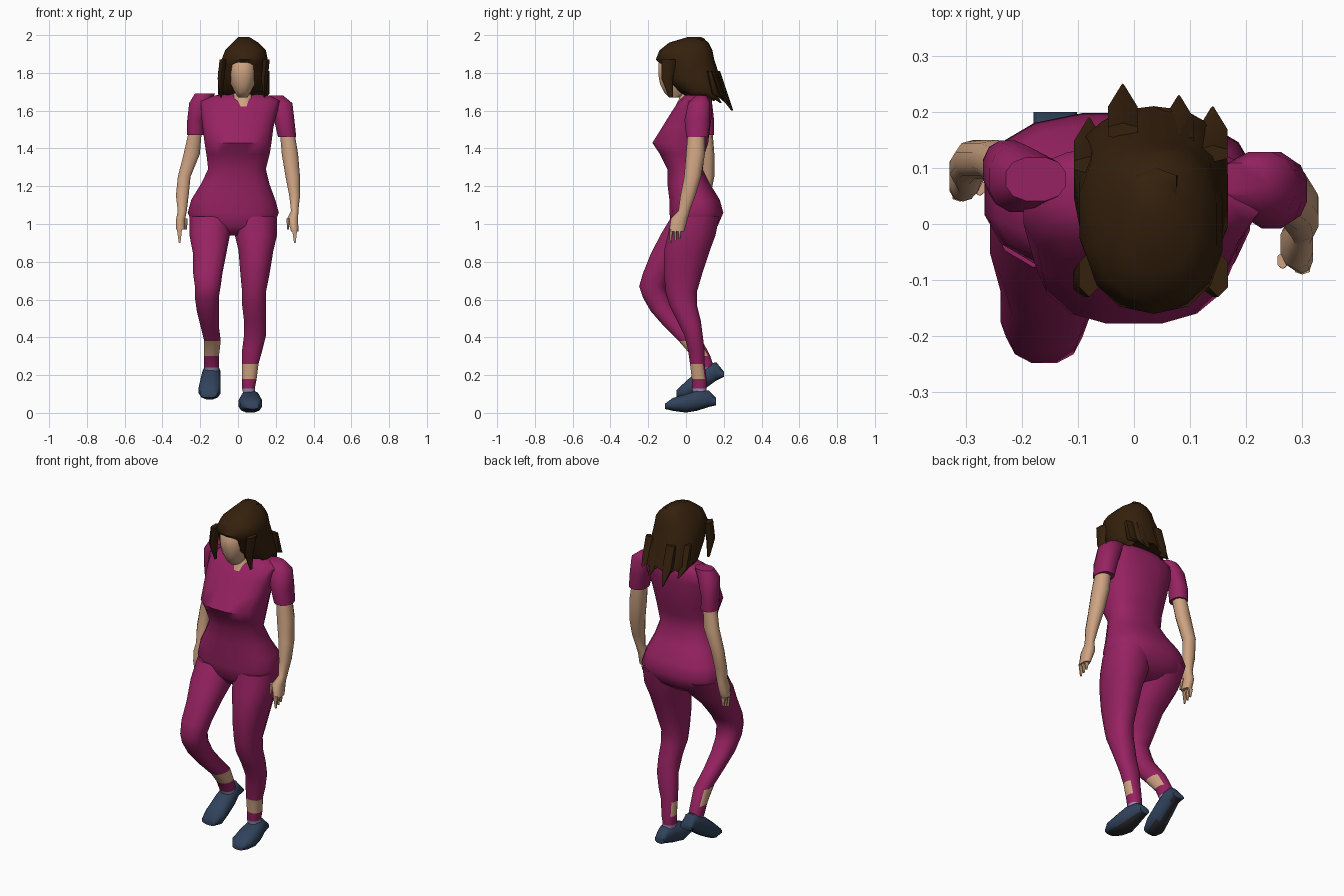
import bpy
import bmesh
from math import cos, sin, pi, radians

if "Cube" in bpy.data.objects:
    bpy.data.objects.remove(bpy.data.objects["Cube"])


def make_material(name, rgb):
    mat = bpy.data.materials.new(name)
    mat.use_nodes = True
    mat.diffuse_color = (*rgb, 1)
    shader = next(n for n in mat.node_tree.nodes if n.type == "BSDF_PRINCIPLED")
    shader.inputs["Base Color"].default_value = (*rgb, 1)
    return mat


magenta = make_material("magenta cloth", (0.31, 0.016, 0.122))
skin = make_material("skin", (0.62, 0.37, 0.225))
brown = make_material("dark brown hair", (0.036, 0.015, 0.004))
navy = make_material("navy shoe", (0.03, 0.055, 0.105))
sole = make_material("dark sole", (0.025, 0.025, 0.03))
lavender = make_material("lavender sock", (0.33, 0.28, 0.45))


def rounded(value, power):
    return abs(value) ** power * (1 if value > 0 else -1)


def loft(name, rings, materials, rule=None, sides=12, power=0.85, axis="z", jag=0):
    """Skin rings given in hundredths as (station, low, high, low, high)."""
    bm = bmesh.new()
    loops = []
    for number, (station, a0, a1, b0, b1) in enumerate(rings):
        loop = []
        for i in range(sides):
            angle = 2 * pi * (i + 0.5) / sides
            a = (a0 + a1) / 2 + (a1 - a0) / 2 * rounded(cos(angle), power)
            b = (b0 + b1) / 2 + (b1 - b0) / 2 * rounded(sin(angle), power)
            s = station + (jag * (i % 2) if number == 0 else 0)
            co = (a, b, s) if axis == "z" else (a, s, b)
            loop.append(bm.verts.new([c / 100 for c in co]))
        loops.append(loop)
    for low, high in zip(loops, loops[1:]):
        for i in range(sides):
            j = (i + 1) % sides
            bm.faces.new((low[i], low[j], high[j], high[i]))
    bm.faces.new(loops[0])
    bm.faces.new(loops[-1])
    bmesh.ops.recalc_face_normals(bm, faces=bm.faces)
    bm.normal_update()
    if rule:
        for face in bm.faces:
            face.material_index = rule(face.calc_center_median(), face.normal)
    mesh = bpy.data.meshes.new(name)
    bm.to_mesh(mesh)
    bm.free()
    for mat in materials:
        mesh.materials.append(mat)
    obj = bpy.data.objects.new(name, mesh)
    bpy.context.collection.objects.link(obj)
    bpy.ops.object.select_all(action="DESELECT")
    obj.select_set(True)
    bpy.context.view_layer.objects.active = obj
    bpy.ops.object.shade_smooth_by_angle(angle=radians(55))
    return obj


# Torso, from the crotch to the base of the neck
loft("torso", [
    (95, -11, 7, -4, 10), (100, -24, 19, -8, 17), (107, -27, 22, -9, 20),
    (114, -25, 20, -9, 18), (122, -20, 17, -10, 13), (130, -16, 15, -10, 9),
    (138, -17, 17, -14, 10), (144, -18, 18, -18, 12), (152, -19, 19, -13, 13),
    (160, -20, 21, -8, 14), (166, -20, 23, -4, 14), (169, -13, 17, -1, 13),
    (170, -4, 9, 1, 11)], [magenta], sides=16, power=0.8)

# Neck and head
loft("neck", [(163, -2, 8, -6, 8), (167, -4, 9, -4, 9), (171, -2, 7, -3, 8),
              (178, -2, 7, -4, 8)], [skin])
loft("head", [(168, 0, 5, -9, -2), (171, -2, 7, -12, 4), (175, -4, 9, -14, 6),
              (180, -5, 10, -15, 8), (186, -5, 10, -15, 8),
              (192, -2, 7, -10, 6)], [skin])

# Hair mass with a ragged lower edge, then loose locks
loft("hair", [
    (166, -8, 15, 4, 21), (171, -11, 17, -4, 20), (178, -10, 17, -11, 18),
    (185, -10, 16, -13, 16), (188, -9, 16, -16, 15), (193, -7, 15, -14, 14),
    (197, -3, 11, -9, 12), (200, 0, 6, 1, 8)], [brown], sides=14, jag=3)
for x, y, z in [(-2, 25, 61), (8, 23, 64), (14, 21, 67), (-8, 19, 65)]:
    loft("back_lock", [(100 + z, x - 0.3, x + 0.3, y - 1, y),
                       (170, x - 3, x + 3, y - 8, y - 3),
                       (182, x - 3, x + 3, y - 10, y - 7)], [brown], sides=6)
for name, x in (("right_front_lock", -9), ("left_front_lock", 14)):
    loft(name, [(168, x - 0.5, x + 0.5, -9, -7), (178, x - 2, x + 2, -13, -7),
                (188, x - 1, x + 3, -13, -5)], [brown], sides=6)
loft("crown_tuft", [(195, -1, 9, -1, 11), (199, 0, 8, 4, 10),
                    (200, 2, 5, 5, 8)], [brown], sides=6)

# Sleeves, bare arms and hands
loft("left_sleeve", [(169, 14, 24, 5, 11), (165, 16, 29, 1, 13),
                     (156, 19, 30, -1, 13), (147, 21, 31, 0, 12)], [magenta])
loft("left_arm", [
    (150, 22, 30, 1, 10), (138, 23, 32, 0, 10), (126, 25, 33, -1, 8),
    (116, 27, 33, -3, 5), (108, 28, 32, -4, 2), (104, 26, 32, -8, 1),
    (97, 28, 32, -9, -1)], [skin], sides=10)
loft("right_sleeve", [(170, -23, -12, 4, 12), (165, -26, -15, 2, 14),
                      (156, -27, -18, 4, 15), (148, -27, -18, 5, 15)], [magenta])
loft("right_arm", [
    (151, -26, -19, 6, 14), (138, -29, -20, 8, 15), (126, -32, -25, 8, 15),
    (116, -33, -26, 7, 13), (108, -32, -27, 5, 12), (103, -33, -28, 4, 12),
    (98, -33, -28, 4, 10)], [skin], sides=10)
for side, x, y in (("left", 30, -8), ("right", -31, 5)):
    for i in range(3):
        c = y + 2.3 * i
        loft(side + "_finger", [(91 + i, x - 0.4, x + 0.6, c - 0.5, c + 0.5),
                                (98, x - 1.5, x + 1.5, c - 1, c + 1)],
             [skin], sides=6)
    inward = -1 if x > 0 else 1
    t = x + 3.5 * inward
    loft(side + "_thumb", [(98, t - 0.5, t + 0.5, y, y + 1),
                           (104, t - 1, t + 1, y, y + 3)], [skin], sides=6)


# Trouser legs with a bare band in front of each ankle and a sock below
def ankle_rule(top, cuff, sock):
    def rule(center, normal):
        if center.z < sock:
            return 2
        return 1 if cuff < center.z < top and normal.y < 0.6 else 0
    return rule


cloth = [magenta, skin, lavender]
loft("left_leg", [
    (10, 3, 9, 4, 11), (14, 2, 9, 3, 11), (19, 2, 10, 3, 11),
    (27, 2, 11, 2, 10), (34, 2, 13, 1, 10), (42, 3, 15, -1, 9),
    (50, 3, 15, -5, 8), (58, 2, 15, -9, 6), (65, 2, 15, -11, 6),
    (75, 1, 17, -12, 9), (87, 0, 19, -12, 13), (95, -2, 21, -10, 16),
    (105, -3, 21, -8, 18)], cloth, ankle_rule(0.27, 0.19, 0.14))
loft("right_leg", [
    (20, -17, -10, 8, 16), (25, -18, -10, 6, 15), (31, -18, -10, 3, 13),
    (39, -18, -9, -4, 9), (47, -20, -10, -12, 2), (55, -22, -10, -19, -5),
    (62, -23, -10, -23, -9), (68, -23, -9, -25, -11), (75, -24, -8, -23, -7),
    (85, -24, -6, -19, 1), (95, -26, -4, -14, 12),
    (105, -26, -3, -8, 18)], cloth, ankle_rule(0.39, 0.31, 0.25))


# Shoes, lofted from toe to heel
def shoe_rule(center, normal):
    return 1 if normal.z < -0.75 else 0


loft("left_shoe", [
    (-11, 4, 11, 3, 6), (-7, 1, 13, 2, 9), (0, 0, 13, 1, 11),
    (6, 1, 12, 2, 13), (12, 2, 10, 4, 13), (16, 3, 9, 5, 9)],
    [navy, sole], shoe_rule, axis="y")
loft("right_shoe", [
    (-5, -20, -11, 9, 13), (0, -21, -9, 8, 18), (6, -20, -9, 11, 23),
    (12, -19, -9, 15, 27), (16, -18, -10, 18, 28), (20, -18, -10, 20, 23)],
    [navy, sole], shoe_rule, axis="y")

# Rest the figure on the ground
for obj in bpy.context.collection.objects:
    if obj.type == "MESH" and obj.data.materials:
        obj.location.z -= 0.01
